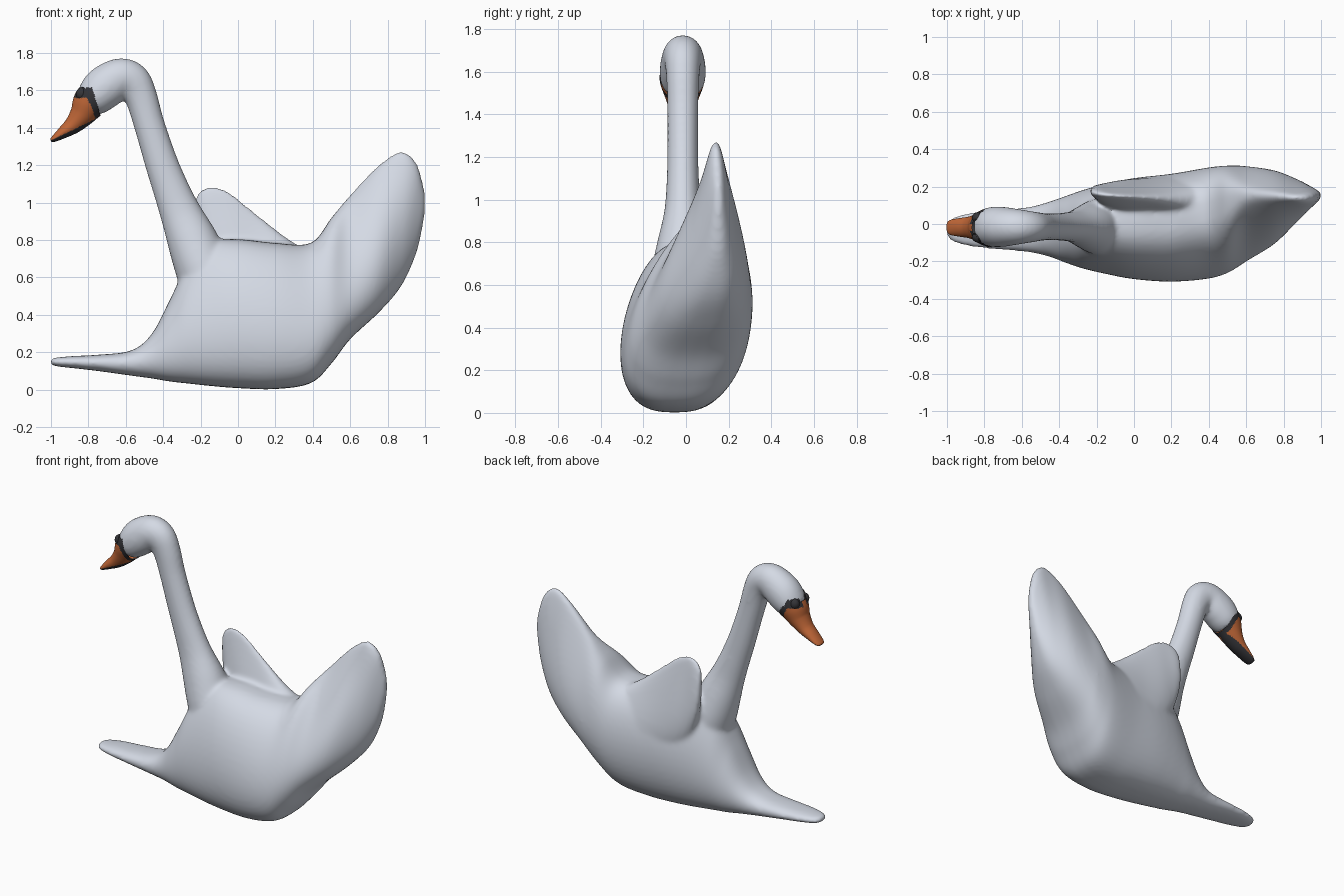
import bpy, bmesh, math
from mathutils import Vector

if "Cube" in bpy.data.objects:
    bpy.data.objects.remove(bpy.data.objects["Cube"])


def material(name, rgb):
    m = bpy.data.materials.new(name)
    m.diffuse_color = (*rgb, 1)
    m.use_nodes = True
    m.node_tree.nodes["Principled BSDF"].inputs["Base Color"].default_value = m.diffuse_color
    return m


WHITE = material("feather white", (0.66, 0.70, 0.78))
ORANGE = material("beak orange", (0.55, 0.14, 0.04))
DARK = material("mask charcoal", (0.035, 0.035, 0.04))


def refine(rows, n):
    """Catmull-Rom interpolation through rows of numbers."""
    out = []
    for i in range(len(rows) - 1):
        a, b = rows[max(i - 1, 0)], rows[i]
        c, d = rows[i + 1], rows[min(i + 2, len(rows) - 1)]
        for k in range(n):
            t = k / n
            out.append([0.5 * (2 * q + (r - p) * t + (2 * p - 5 * q + 4 * r - s) * t * t
                               + (3 * q - p - 3 * r + s) * t ** 3)
                        for p, q, r, s in zip(a, b, c, d)])
    return out + [list(rows[-1])]


def skin(bm, rings):
    """Bridge rings of points and cap both ends."""
    vs = [[bm.verts.new(p) for p in ring] for ring in rings]
    n = len(vs[0])
    for a, b in zip(vs, vs[1:]):
        for i in range(n):
            bm.faces.new((a[i], a[(i + 1) % n], b[(i + 1) % n], b[i]))
    bm.faces.new(vs[0][::-1])
    bm.faces.new(vs[-1])


def hull(bm, stations, power, n=48):
    """Loft along x; station = x, z bottom, z top, y bottom, y top, half width, taper."""
    rings = []
    for x, zb, zt, yb, yt, w, k in refine(stations, 6):
        ring = []
        angles = [2 * math.pi * i / n for i in range(n)]
        shape = [(a, (1 - math.cos(a)) / 2) for a in angles]
        widths = [math.copysign(abs(math.sin(a)) ** power, math.sin(a)) * (1 - k * s) for a, s in shape]
        top = max(widths)
        for (a, s), q in zip(shape, widths):
            ring.append((x, yb + (yt - yb) * s + max(w, 0.002) * q / top, zb + (zt - zb) * s))
        rings.append(ring)
    skin(bm, rings)


def tube(bm, path, y0, n=32, steps=6):
    """Elliptical tube along an xz path; point = x, z, in-plane radius, y radius."""
    pts = refine(path, steps)
    rings = []
    for i, (x, z, r, ry) in enumerate(pts):
        p, q = pts[max(i - 1, 0)], pts[min(i + 1, len(pts) - 1)]
        d = Vector((q[0] - p[0], 0, q[1] - p[1])).normalized()
        nrm = Vector((-d.z, 0, d.x))
        rings.append([Vector((x, y0, z)) + nrm * r * math.cos(2 * math.pi * j / n)
                      + Vector((0, ry * math.sin(2 * math.pi * j / n), 0)) for j in range(n)])
    skin(bm, rings)


def finish(bm, name, mats):
    bmesh.ops.recalc_face_normals(bm, faces=bm.faces[:])
    for f in bm.faces:
        f.smooth = True
    me = bpy.data.meshes.new(name)
    bm.to_mesh(me)
    bm.free()
    ob = bpy.data.objects.new(name, me)
    bpy.context.collection.objects.link(ob)
    for m in mats:
        me.materials.append(m)
    return ob


# Body with flat tail on the left and the tall raised wing on the right
bm = bmesh.new()
hull(bm, [
    (-1.005, .135, .165, -.03, -.03, .03, 0),
    (-.97, .125, .172, -.03, -.03, .065, 0),
    (-.88, .115, .18, -.03, -.03, .09, 0),
    (-.75, .10, .187, -.03, -.03, .105, 0),
    (-.57, .075, .21, -.03, -.03, .12, 0),
    (-.46, .06, .30, -.03, -.025, .145, .1),
    (-.36, .043, .49, -.035, -.02, .18, .25),
    (-.27, .033, .67, -.04, -.01, .21, .3),
    (-.15, .02, .79, -.045, .005, .24, .3),
    (0, .008, .805, -.05, .01, .268, .22),
    (.2, .003, .785, -.055, .025, .285, .18),
    (.39, .035, .785, -.045, .07, .29, .22),
    (.5, .14, .92, -.02, .11, .28, .45),
    (.6, .27, 1.04, .02, .15, .25, .75),
    (.75, .41, 1.20, .07, .15, .195, .82),
    (.87, .55, 1.275, .12, .14, .115, .75),
    (.95, .72, 1.22, .145, .142, .055, .4),
    (.985, .86, 1.12, .15, .15, .028, .2),
    (1.0, .95, 1.05, .152, .152, .012, 0)], .74)

# Smaller folded wing on the far side
hull(bm, [
    (-.235, .86, 1.0, .18, .17, .014, 0),
    (-.215, .72, 1.05, .18, .165, .03, .3),
    (-.15, .54, 1.09, .155, .155, .065, .7),
    (-.05, .42, 1.06, .14, .148, .095, .8),
    (.1, .35, .94, .13, .14, .115, .75),
    (.25, .35, .82, .12, .13, .135, .6),
    (.4, .4, .72, .12, .13, .12, .3)], .85)

# Curved neck and head
tube(bm, [
    (-.12, .5, .17, .17), (-.19, .66, .15, .15), (-.245, .80, .135, .12),
    (-.305, .94, .112, .088), (-.357, 1.07, .098, .077), (-.412, 1.22, .089, .073),
    (-.475, 1.42, .083, .073), (-.52, 1.57, .088, .078), (-.565, 1.647, .10, .086),
    (-.63, 1.665, .108, .097), (-.71, 1.618, .116, .108), (-.765, 1.565, .104, .106),
    (-.80, 1.53, .085, .09)], -.015)
swan = finish(bm, "body_neck_and_wings", [WHITE])
# Fuse the overlapping masses into one soft skin
rm = swan.modifiers.new("fuse", 'REMESH')
rm.mode = 'VOXEL'
rm.voxel_size = 0.012
rm.use_smooth_shade = True
sm = swan.modifiers.new("soften", 'SMOOTH')
sm.factor = 0.5
sm.iterations = 14

# Beak with dark mask and dark underside
bm = bmesh.new()
tube(bm, [
    (-.735, 1.595, .112, .106), (-.765, 1.565, .106, .106), (-.80, 1.522, .091, .094),
    (-.835, 1.468, .068, .074), (-.88, 1.417, .049, .058), (-.93, 1.379, .034, .05),
    (-.975, 1.347, .02, .042), (-.995, 1.334, .012, .03), (-1.0, 1.331, .004, .01)],
    -.018, n=64, steps=10)
behind = []
for f in bm.faces:
    c = f.calc_center_median()
    side = abs(c.y + .018)
    if c.x > -.73 - (c.z - 1.45) * .3 or c.z > 1.615 or (side < .025 and c.z > 1.595):
        behind.append(f)                      # covered by the head itself
    elif (c.z < 1.333 + (c.x + 1) * .48 or c.x > -.762 - (c.z - 1.45) * .38
          or (c.z > 1.56 and side > .02)):
        f.material_index = 1                  # mask and lower bill
bmesh.ops.delete(bm, geom=behind, context='FACES')
finish(bm, "beak", [ORANGE, DARK])

# Small dark bumps either side of the beak root
for side in (-1, 1):
    bm = bmesh.new()
    bmesh.ops.create_uvsphere(bm, u_segments=20, v_segments=12, radius=1)
    for v in bm.verts:
        v.co = Vector((-.83 + v.co.x * .036, -.018 + side * .052 + v.co.y * .03, 1.582 + v.co.z * .036))
    finish(bm, "mask_bump_" + ("near" if side < 0 else "far"), [DARK])
